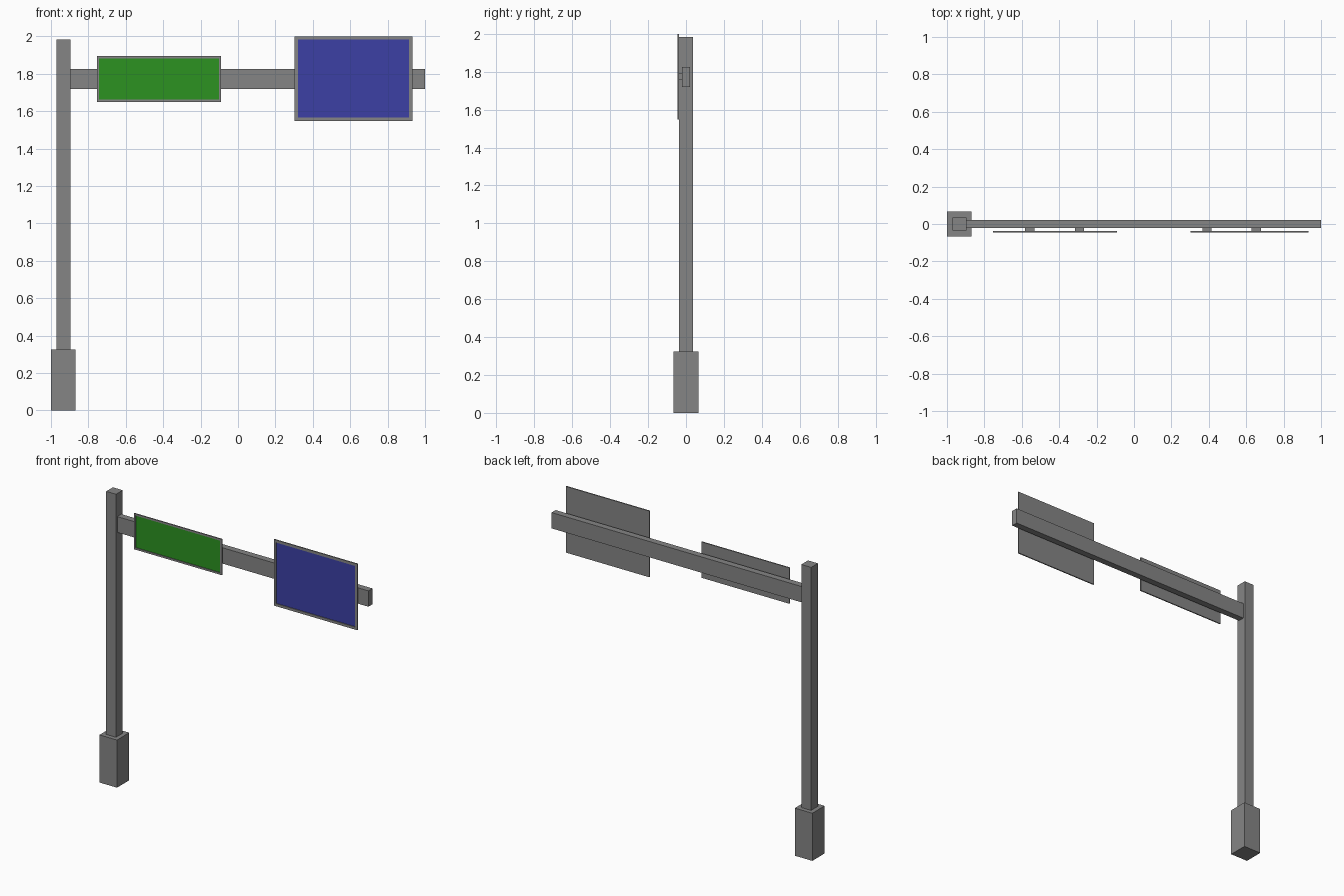
import bpy
import bmesh

cube = bpy.data.objects.get("Cube")
if cube:
    bpy.data.objects.remove(cube, do_unlink=True)


def make_material(name, color):
    mat = bpy.data.materials.new(name)
    mat.use_nodes = True
    mat.diffuse_color = (*color, 1)
    mat.node_tree.nodes["Principled BSDF"].inputs["Base Color"].default_value = (*color, 1)
    return mat


steel = make_material("steel_grey", (0.235, 0.235, 0.235))
green = make_material("sign_green", (0.025, 0.287, 0.015))
blue = make_material("sign_blue", (0.045, 0.051, 0.376))


def box(name, xs, ys, zs, panel=None, border=0.0, recess=0.0):
    """Box between limits; with a panel material, its front gets a recessed coloured panel."""
    bm = bmesh.new()
    bmesh.ops.create_cube(bm, size=1)
    for v in bm.verts:
        for axis, (low, high) in enumerate((xs, ys, zs)):
            v.co[axis] = low if v.co[axis] < 0 else high
    bm.normal_update()
    if panel:
        front = min(bm.faces, key=lambda f: f.normal.y)
        bmesh.ops.inset_region(bm, faces=[front], thickness=border)
        # second, zero-width ring becomes the walls of the recess
        bmesh.ops.inset_region(bm, faces=[front], thickness=0.0)
        for v in front.verts:
            v.co.y += recess
        front.material_index = 1
    mesh = bpy.data.meshes.new(name)
    bm.to_mesh(mesh)
    bm.free()
    mesh.materials.append(steel)
    if panel:
        mesh.materials.append(panel)
    obj = bpy.data.objects.new(name, mesh)
    bpy.context.collection.objects.link(obj)
    return obj


# Footing, post and overhead arm
box("footing", (-1.0, -0.868), (-0.066, 0.066), (0, 0.325))
box("post", (-0.97, -0.896), (-0.036, 0.036), (0.325, 1.984))
box("arm", (-0.896, 1.0), (-0.022, 0.022), (1.718, 1.826))

# Framed sign boards
SIGN_Y = (-0.045, -0.037)
box("green_sign", (-0.755, -0.09), SIGN_Y, (1.65, 1.895), green, 0.018, 0.005)
box("blue_sign", (0.302, 0.933), SIGN_Y, (1.548, 2.0), blue, 0.025, 0.005)

# Brackets joining the boards to the arm
for sign, centers in (("green", (-0.558, -0.291)), ("blue", (0.39, 0.654))):
    for side, x in zip(("right", "left"), centers):
        box(f"{sign}_sign_bracket_{side}", (x - 0.025, x + 0.025),
            (-0.037, -0.022), (1.757, 1.79))
